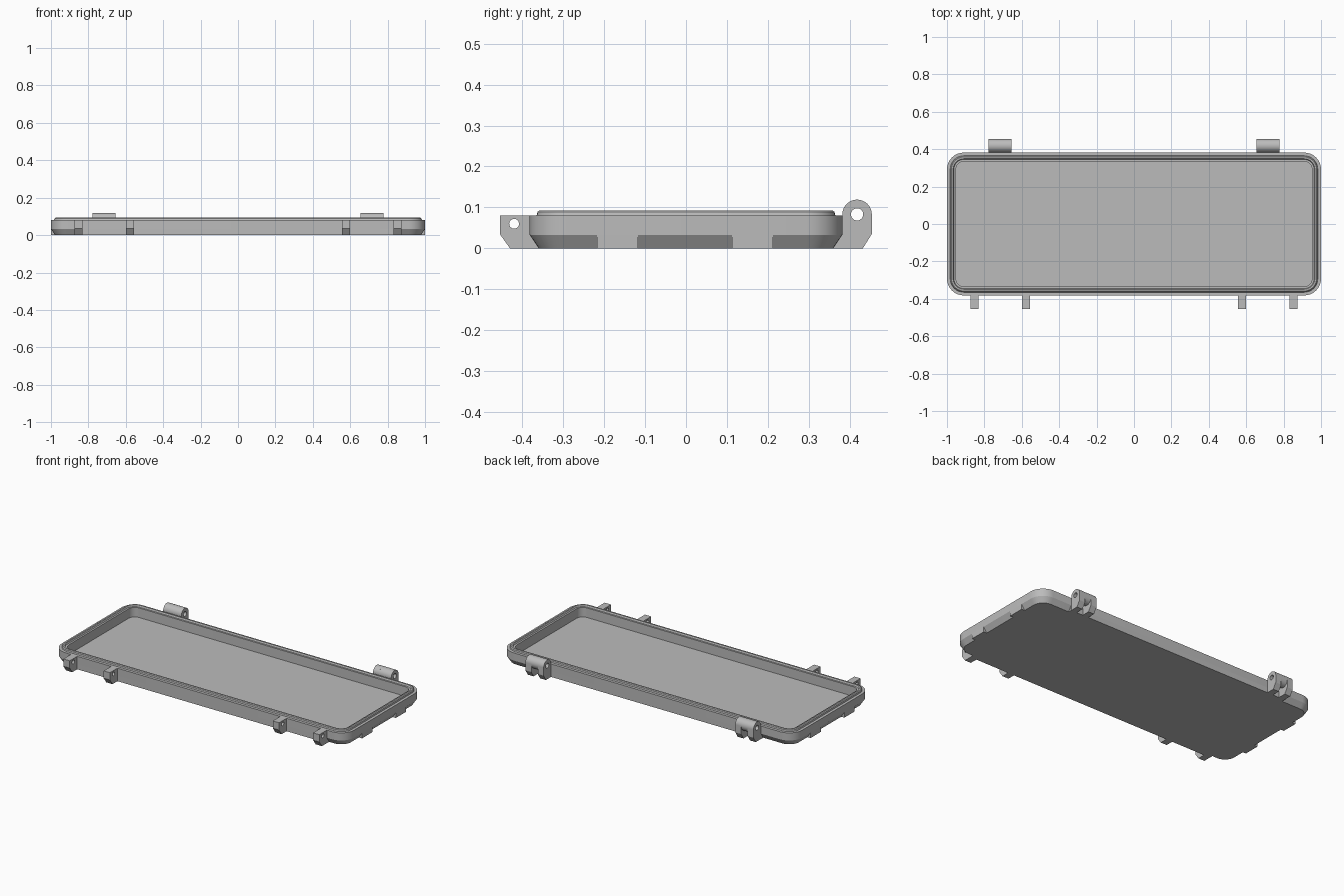
import bpy
import bmesh
from math import sin, cos, pi, radians
from mathutils import Matrix

cube = bpy.data.objects.get("Cube")
if cube:
    bpy.data.objects.remove(cube)

HALF_X, HALF_Y, CORNER = 1.0, 0.382, 0.09
CHAMFER, CHAMFER_Z, RIM_Z = 0.022, 0.033, 0.08

grey = bpy.data.materials.new("plain grey")
grey.use_nodes = True
grey.diffuse_color = (0.5, 0.5, 0.5, 1)
grey.node_tree.nodes["Principled BSDF"].inputs["Base Color"].default_value = (0.5, 0.5, 0.5, 1)


def finish(name, mesh):
    """Link a mesh as an object with the shared material and crisp edges."""
    obj = bpy.data.objects.new(name, mesh)
    bpy.context.collection.objects.link(obj)
    mesh.materials.clear()
    mesh.materials.append(grey)
    bpy.ops.object.select_all(action='DESELECT')
    obj.select_set(True)
    bpy.context.view_layer.objects.active = obj
    bpy.ops.object.shade_smooth_by_angle(angle=radians(30))
    return obj


def rounded_loop(bm, inset, z, steps=8):
    """Ring of vertices round a rounded rectangle."""
    r = CORNER - inset
    ring = []
    for quarter, (sx, sy) in enumerate([(1, 1), (-1, 1), (-1, -1), (1, -1)]):
        for i in range(steps + 1):
            a = (quarter + i / steps) * pi / 2
            ring.append(bm.verts.new((sx * (HALF_X - CORNER) + r * cos(a),
                                      sy * (HALF_Y - CORNER) + r * sin(a), z)))
    return ring


def circle(cy, cz, r, start=0, end=2 * pi, n=24):
    full = end - start > 6.2
    count = n if full else n + 1
    return [(cy + r * cos(start + (end - start) * i / n),
             cz + r * sin(start + (end - start) * i / n)) for i in range(count)]


def prism(name, outlines, centre, width, turn=0):
    """Extrude a y-z profile (further outlines are holes) along x."""
    curve = bpy.data.curves.new(name + "_profile", 'CURVE')
    curve.dimensions = '2D'
    curve.fill_mode = 'BOTH'
    curve.extrude = width / 2
    for outline in outlines:
        spline = curve.splines.new('POLY')
        spline.points.add(len(outline) - 1)
        for point, (y, z) in zip(spline.points, outline):
            point.co = (y, z, 0, 1)
        spline.use_cyclic_u = True
    temp = bpy.data.objects.new(name + "_temp", curve)
    bpy.context.collection.objects.link(temp)
    bpy.context.view_layer.update()
    mesh = bpy.data.meshes.new_from_object(
        temp.evaluated_get(bpy.context.evaluated_depsgraph_get()))
    bpy.data.objects.remove(temp)
    bpy.data.curves.remove(curve)
    upright = Matrix(((0, 0, 1, centre), (1, 0, 0, 0), (0, 1, 0, 0), (0, 0, 0, 1)))
    mesh.transform(Matrix.Rotation(turn, 4, 'Z') @ upright)
    bm = bmesh.new()
    bm.from_mesh(mesh)
    bmesh.ops.remove_doubles(bm, verts=bm.verts, dist=0.00005)
    bmesh.ops.recalc_face_normals(bm, faces=bm.faces)
    bm.to_mesh(mesh)
    bm.free()
    return finish(name, mesh)


# Tray: chamfered base, outer wall, raised sealing lip, inner wall and floor
section = [(CHAMFER, 0), (0, CHAMFER_Z), (0, RIM_Z), (0.017, RIM_Z), (0.019, 0.089),
           (0.024, 0.093), (0.033, 0.093), (0.037, 0.084), (0.048, 0.084), (0.048, 0.025)]
bm = bmesh.new()
rings = [rounded_loop(bm, inset, z) for inset, z in section]
for low, high in zip(rings, rings[1:]):
    for i in range(len(low)):
        j = (i + 1) % len(low)
        bm.faces.new((low[i], low[j], high[j], high[i]))
bm.faces.new(rings[0][::-1])
bm.faces.new(rings[-1])
tray_mesh = bpy.data.meshes.new("tray")
bm.to_mesh(tray_mesh)
bm.free()
finish("tray", tray_mesh)


# Wedges that fill the base chamfer flush with the wall
def wedge(name, edge, centre, width, turn=0):
    s = 1 if edge > 0 else -1
    prism(name, [[(edge - s * CHAMFER, 0), (edge, 0), (edge, CHAMFER_Z)]], centre, width, turn)


wedge("front_base_fill", -HALF_Y, 0, 1.75)
wedge("back_base_fill", HALF_Y, 0, 1.56)
for side, edge in (("left", -HALF_X), ("right", HALF_X)):
    for place, y in (("front", -0.167), ("back", 0.163)):
        wedge(f"{side}_{place}_end_rib", edge, y, 0.1, pi / 2)

# Latch lugs on the front, each with a pin hole
lug = [(-HALF_Y, 0), (-0.43, 0), (-0.455, 0.035), (-0.455, RIM_Z), (-HALF_Y, RIM_Z)]
lug_hole = circle(-0.42, 0.06, 0.012)

# Hinge cheeks carry a barrel that bridges the notch between them
HY, HZ, HR = 0.418, 0.083, 0.036
cheek = [(HALF_Y, 0), (0.432, 0), (HY + HR, 0.035)] + circle(HY, HZ, HR, 0, pi)
barrel_hole = circle(HY, HZ, 0.015)

for side, s in (("left", 1), ("right", -1)):
    prism(f"{side}_outer_latch_lug", [lug, lug_hole], s * 0.853, 0.043)
    prism(f"{side}_inner_latch_lug", [lug, lug_hole], s * 0.578, 0.043)
    for place, offset in (("outer", 0.042), ("inner", -0.042)):
        prism(f"{side}_{place}_hinge_cheek", [cheek, barrel_hole],
              s * (0.717 + offset), 0.04)
    prism(f"{side}_hinge_barrel", [circle(HY, HZ, HR), barrel_hole], s * 0.717, 0.044)
